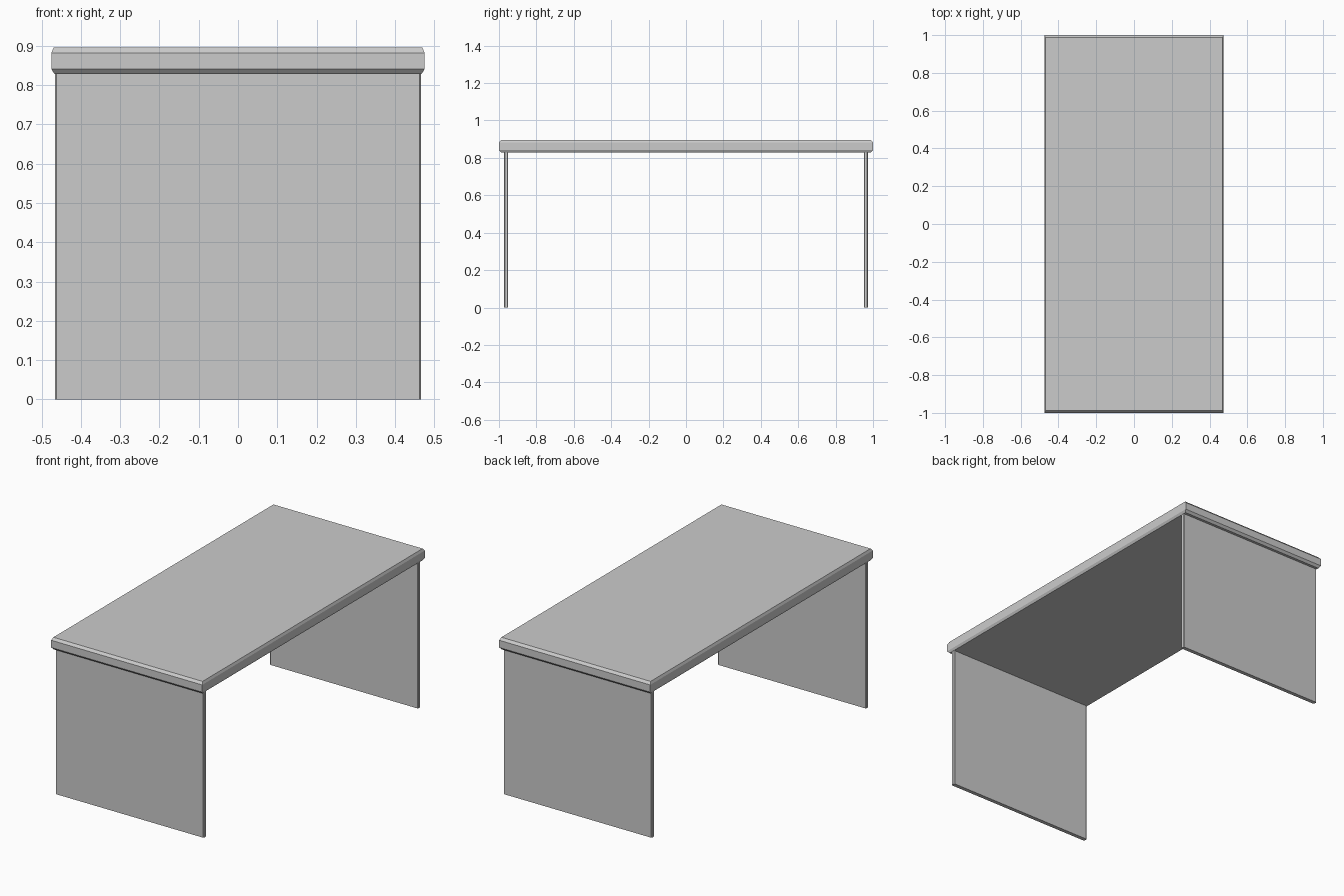
import bpy, bmesh

if "Cube" in bpy.data.objects:
    bpy.data.objects.remove(bpy.data.objects["Cube"])


def make_object(name, bm):
    bmesh.ops.recalc_face_normals(bm, faces=bm.faces)
    mesh = bpy.data.meshes.new(name)
    bm.to_mesh(mesh)
    bm.free()
    obj = bpy.data.objects.new(name, mesh)
    bpy.context.collection.objects.link(obj)
    return obj


def stacked_rings(name, rings):
    """Closed solid from rectangles given as (half_x, half_y, z)."""
    bm = bmesh.new()
    loops = [[bm.verts.new((sx * hx, sy * hy, z))
              for sx, sy in ((-1, -1), (1, -1), (1, 1), (-1, 1))]
             for hx, hy, z in rings]
    for low, high in zip(loops, loops[1:]):
        for i in range(4):
            j = (i + 1) % 4
            bm.faces.new((low[i], low[j], high[j], high[i]))
    bm.faces.new(loops[0])
    bm.faces.new(loops[-1])
    return make_object(name, bm)


def side_panel(name, y):
    """Upright end panel with chamfered vertical edges."""
    hx, hy, c, height = 0.466, 0.011, 0.004, 0.83
    outline = [(-hx + c, -hy), (hx - c, -hy), (hx, -hy + c), (hx, hy - c),
               (hx - c, hy), (-hx + c, hy), (-hx, hy - c), (-hx, -hy + c)]
    bm = bmesh.new()
    face = bm.faces.new([bm.verts.new((px, y + py, 0)) for px, py in outline])
    result = bmesh.ops.extrude_face_region(bm, geom=[face], use_keep_orig=True)
    verts = [v for v in result["geom"] if isinstance(v, bmesh.types.BMVert)]
    bmesh.ops.translate(bm, verts=verts, vec=(0, 0, height))
    return make_object(name, bm)


# Table top with chamfered upper and lower rims
stacked_rings("table_top", [
    (0.467, 0.988, 0.828),
    (0.475, 1.0, 0.841),
    (0.475, 1.0, 0.882),
    (0.469, 0.988, 0.896),
])

# Supporting panels at both ends
side_panel("front_panel", -0.962)
side_panel("back_panel", 0.962)
